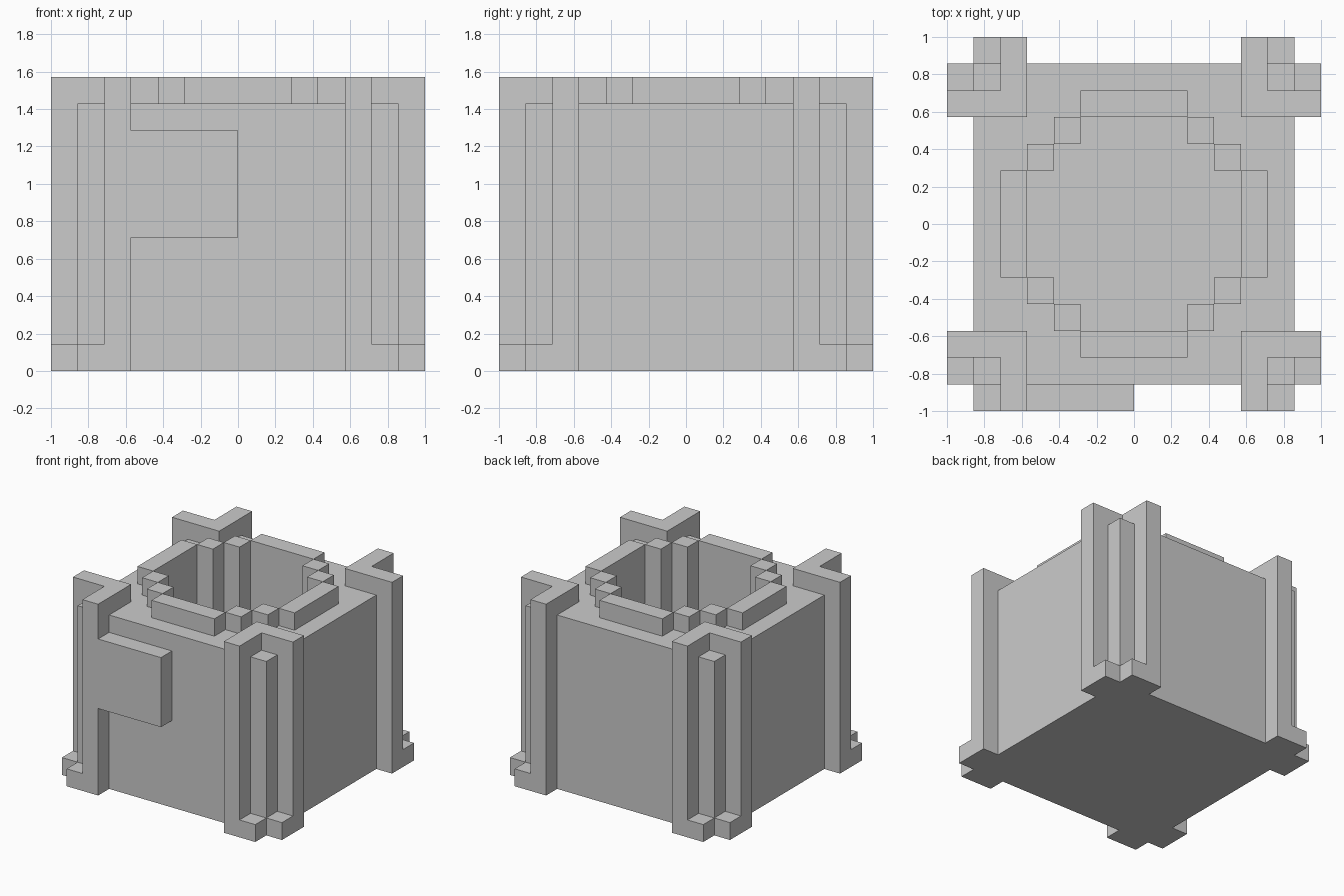
import bpy, bmesh

if "Cube" in bpy.data.objects:
    bpy.data.objects.remove(bpy.data.objects["Cube"])

U = 2 / 14  # one block of the blocky grid


def prism(name, profile, z0, z1):
    """Extrude an xy outline (in blocks) from z0 to z1."""
    bm = bmesh.new()
    face = bm.faces.new([bm.verts.new((x * U, y * U, z0 * U)) for x, y in profile])
    top = bmesh.ops.extrude_face_region(bm, geom=[face])["geom"]
    for v in top:
        if isinstance(v, bmesh.types.BMVert):
            v.co.z = z1 * U
    bmesh.ops.recalc_face_normals(bm, faces=bm.faces[:])
    mesh = bpy.data.meshes.new(name)
    bm.to_mesh(mesh)
    bm.free()
    ob = bpy.data.objects.new(name, mesh)
    bpy.context.collection.objects.link(ob)
    return ob


def box(name, x0, x1, y0, y1, z0, z1):
    return prism(name, [(x0, y0), (x1, y0), (x1, y1), (x0, y1)], z0, z1)


# Body with a stepped round well cut into it
body = box("body", -6, 6, -6, 6, 0, 10)
quarter = [(4, 2), (3, 2), (3, 3), (2, 3), (2, 4)]
outline = (quarter + [(-x, y) for x, y in reversed(quarter)]
           + [(-x, -y) for x, y in quarter] + [(x, -y) for x, y in reversed(quarter)])
cutter = prism("well_cutter", outline, 1, 12)
cutter.hide_render = True
mod = body.modifiers.new("well", 'BOOLEAN')
mod.operation, mod.solver, mod.object = 'DIFFERENCE', 'EXACT', cutter
bpy.context.view_layer.objects.active = body
bpy.ops.object.modifier_apply(modifier=mod.name)
bpy.data.objects.remove(cutter)

# Raised rim: four straight bars
for s in (-1, 1):
    lo, hi = sorted((4 * s, 5 * s))
    box("rim_bar_x", -2, 2, lo, hi, 10, 11)
    box("rim_bar_y", lo, hi, -2, 2, 10, 11)

for sx in (-1, 1):
    for sy in (-1, 1):
        def corner(name, pts, z0, z1):
            return prism(name, [(x * sx, y * sy) for x, y in pts], z0, z1)

        # Small rim blocks on the diagonals
        corner("rim_block", [(2, 3), (3, 3), (3, 4), (2, 4)], 10, 11)
        corner("rim_block", [(3, 2), (4, 2), (4, 3), (3, 3)], 10, 11)
        # Corner bracket: L-shaped cap, two uprights, two feet
        corner("bracket_cap", [(4, 4), (7, 4), (7, 5), (5, 5), (5, 7), (4, 7)], 10, 11)
        corner("bracket_upright", [(4, 6), (5, 6), (5, 7), (4, 7)], 0, 10)
        corner("bracket_upright", [(6, 4), (7, 4), (7, 5), (6, 5)], 0, 10)
        corner("bracket_foot", [(5, 6), (6, 6), (6, 7), (5, 7)], 0, 1)
        corner("bracket_foot", [(6, 5), (7, 5), (7, 6), (6, 6)], 0, 1)

# Plate on the front face
box("front_plate", -4, 0, -7, -6, 5, 9)
